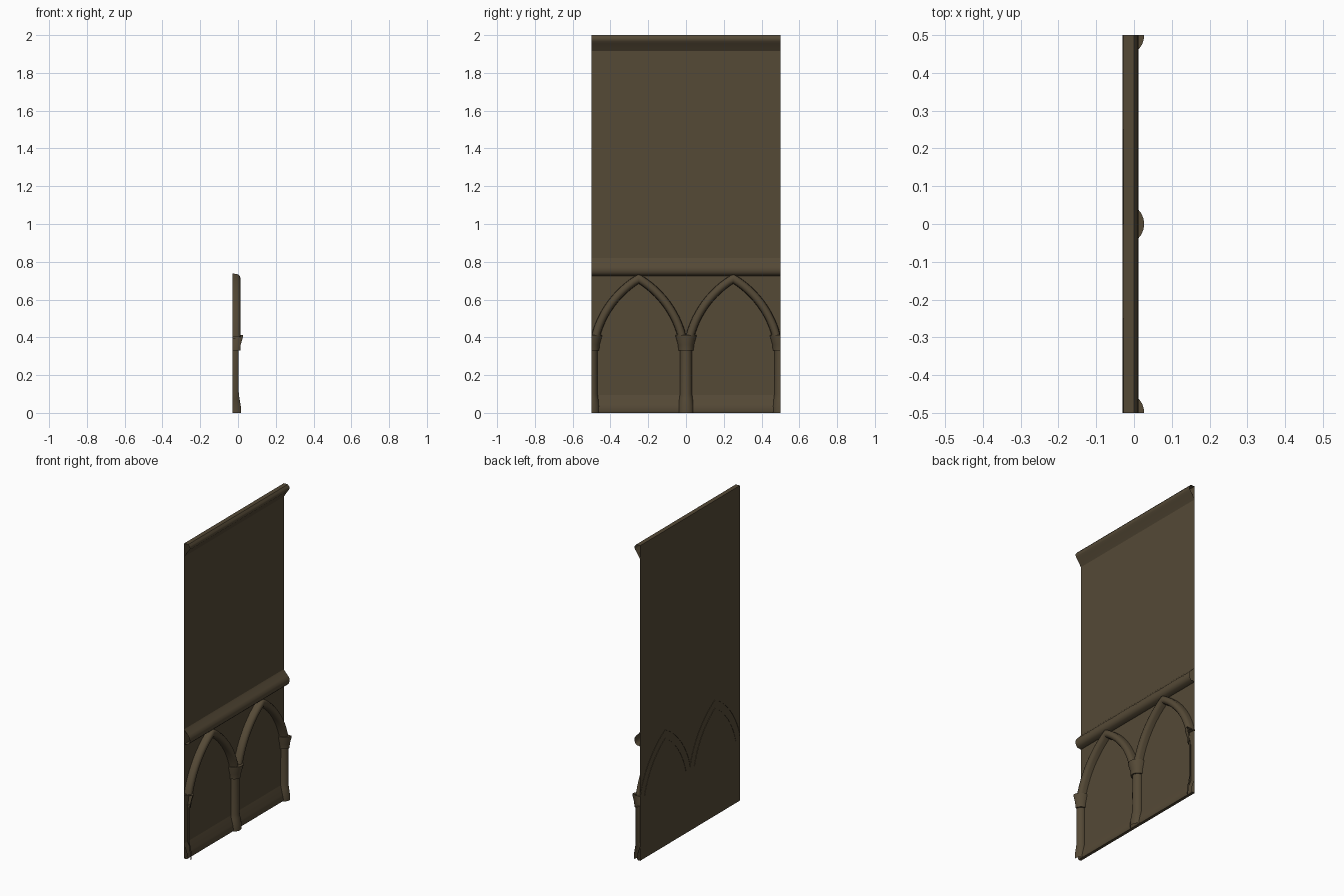
import bpy, math

if "Cube" in bpy.data.objects:
    bpy.data.objects.remove(bpy.data.objects["Cube"])

stone = bpy.data.materials.new("brown_stone")
stone.diffuse_color = (0.09, 0.067, 0.037, 1)
stone.use_nodes = True
stone.node_tree.nodes["Principled BSDF"].inputs["Base Color"].default_value = stone.diffuse_color
WALL_X = -0.028


def make(name, verts, faces, smooth=True):
    me = bpy.data.meshes.new(name)
    me.from_pydata(verts, [], faces)
    me.materials.append(stone)
    ob = bpy.data.objects.new(name, me)
    bpy.context.collection.objects.link(ob)
    if smooth:
        bpy.context.view_layer.objects.active = ob
        ob.select_set(True)
        bpy.ops.object.shade_smooth_by_angle(angle=math.radians(40))
        ob.select_set(False)
    return ob


def grid_faces(rows, cols):
    return [(r * cols + c, (r + 1) * cols + c, (r + 1) * cols + c + 1, r * cols + c + 1)
            for r in range(rows - 1) for c in range(cols - 1)]


def moulding(name, profile):
    """Open (x, z) profile run along the full width of the panel."""
    verts = [(x, y, z) for x, z in profile for y in (0.5, -0.5)]
    make(name, verts, grid_faces(len(profile), 2))


def column(name, y0, a0, a1):
    """Engaged column: (radius, z) profile revolved about the wall line."""
    prof = [(0.043, 0.0), (0.043, 0.035), (0.036, 0.075), (0.032, 0.1),
            (0.031, 0.33), (0.040, 0.33), (0.042, 0.36), (0.055, 0.405), (0.055, 0.412), (0.0, 0.412)]
    n = 12
    verts = []
    for r, z in prof:
        for i in range(n + 1):
            a = math.radians(a0 + (a1 - a0) * i / n)
            verts.append((WALL_X + r * math.cos(a), y0 + r * math.sin(a), z))
    faces = [f[::-1] for f in grid_faces(len(prof), n + 1)]
    make(name, verts, faces)


def arch(name, y0):
    """Pointed arch: moulded section swept along two mirrored arcs with a mitred apex."""
    section = [(-0.023, -0.03), (-0.021, -0.004), (-0.014, 0.008), (-0.005, 0.012),
               (0.005, 0.012), (0.014, 0.008), (0.021, -0.004), (0.023, -0.03)]
    t0, t1, R, n = math.radians(76), math.radians(31), 0.505, 12
    left = []
    for i in range(n + 1):
        t = t0 + (t1 - t0) * i / n
        y = -0.23 + R * (math.sin(t0) - math.sin(t))
        z = 0.40 + R * (math.cos(t) - math.cos(t0))
        if i == n:
            ring = [(x, 0.0, z + d / math.cos(t)) for d, x in section]
        else:
            ring = [(x, max(-0.25, y - d * math.sin(t)), z + d * math.cos(t)) for d, x in section]
        left.append(ring)
    rings = left + [[(x, -y, z) for x, y, z in r] for r in reversed(left[:-1])]
    verts = [(x, y + y0, z) for r in rings for x, y, z in r]
    make(name, verts, grid_faces(len(rings), len(section)))


# back wall sheet
make("wall_panel", [(WALL_X, -0.5, 0), (WALL_X, 0.5, 0), (WALL_X, 0.5, 2), (WALL_X, -0.5, 2)],
     [(0, 1, 2, 3)], False)

# horizontal mouldings
moulding("top_cornice", [(WALL_X, 1.915), (-0.002, 1.955), (0.008, 1.967), (0.012, 1.978),
                         (0.010, 1.988), (0.0, 2.0), (WALL_X, 2.0)])
moulding("dado_rail", [(WALL_X, 0.725), (-0.002, 0.729), (0.008, 0.74), (0.012, 0.755),
                       (0.010, 0.772), (0.0, 0.787), (-0.022, 0.81), (WALL_X, 0.82)])
moulding("plinth", [(WALL_X, 0.0), (-0.010, 0.0), (-0.005, 0.012), (-0.010, 0.04), (WALL_X, 0.095)])

# columns: full half-round in the middle, quarter-rounds at both edges
column("middle_column", 0.0, -90, 90)
column("left_column", -0.5, 0, 90)
column("right_column", 0.5, -90, 0)

# arches
for label, y in (("left_arch", -0.25), ("right_arch", 0.25)):
    arch(label, y)
